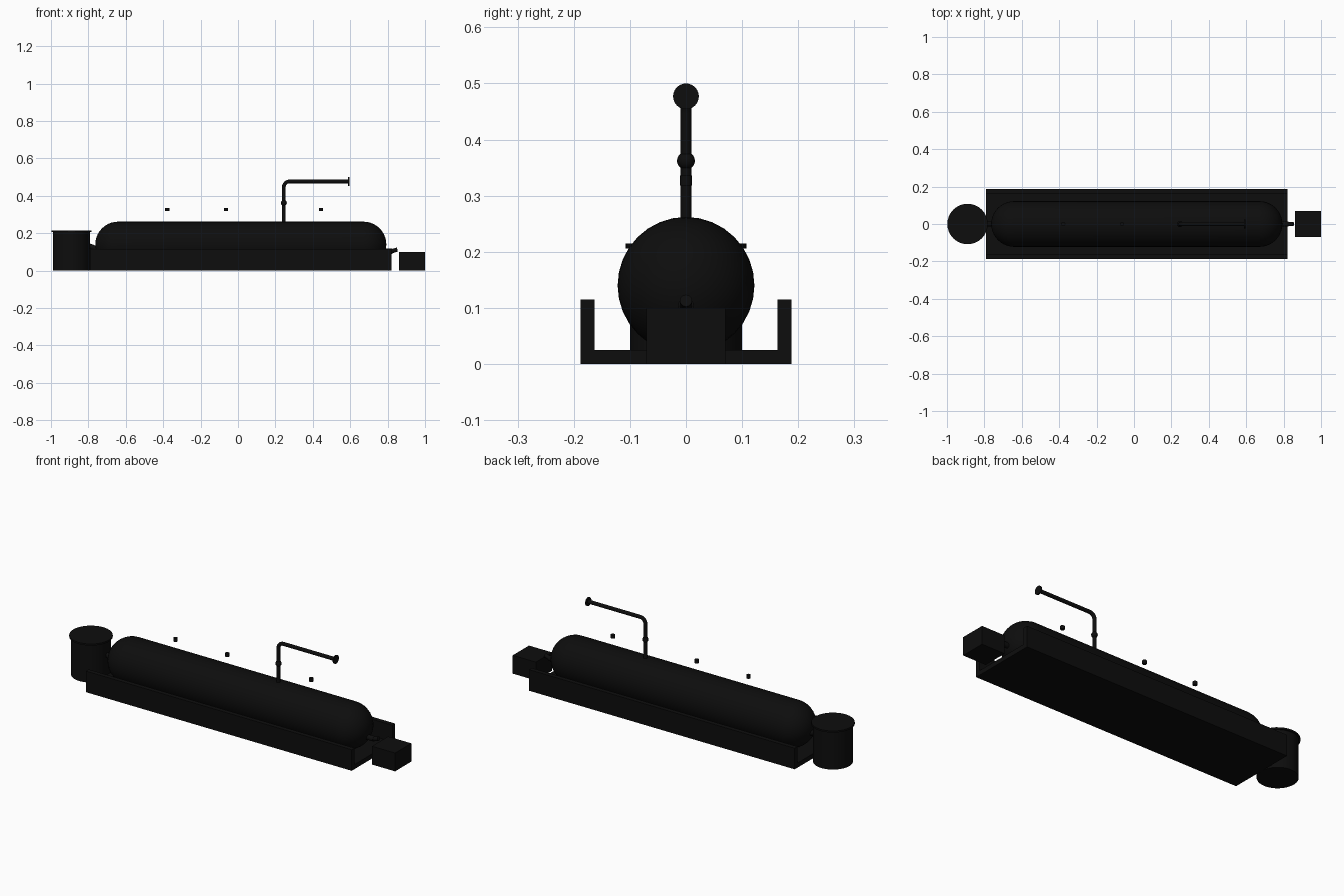
import bpy, bmesh, math
from mathutils import Vector

if "Cube" in bpy.data.objects:
    bpy.data.objects.remove(bpy.data.objects["Cube"])

mat = bpy.data.materials.new("dark_paint")
mat.diffuse_color = (0.004, 0.004, 0.004, 1)
mat.use_nodes = True
mat.node_tree.nodes["Principled BSDF"].inputs["Base Color"].default_value = mat.diffuse_color


def finish(name, bm, smooth=True):
    bmesh.ops.recalc_face_normals(bm, faces=bm.faces)
    me = bpy.data.meshes.new(name)
    bm.to_mesh(me)
    bm.free()
    me.materials.append(mat)
    ob = bpy.data.objects.new(name, me)
    bpy.context.collection.objects.link(ob)
    if smooth:
        bpy.ops.object.select_all(action='DESELECT')
        ob.select_set(True)
        bpy.context.view_layer.objects.active = ob
        bpy.ops.object.shade_smooth_by_angle(angle=math.radians(35))
    return ob


def prism(name, x0, x1, profile):
    """Extrude a (y, z) outline along x."""
    bm = bmesh.new()
    f = bm.faces.new([bm.verts.new((x0, y, z)) for y, z in profile])
    ext = bmesh.ops.extrude_face_region(bm, geom=[f])
    moved = [v for v in ext["geom"] if isinstance(v, bmesh.types.BMVert)]
    bmesh.ops.translate(bm, verts=moved, vec=(x1 - x0, 0, 0))
    return finish(name, bm, False)


def lathe(name, profile, origin, axis='Z', seg=32):
    """Revolve (radius, height) points about an axis through origin."""
    bm = bmesh.new()
    vs = [bm.verts.new((r, 0, h)) for r, h in profile]
    edges = [bm.edges.new(p) for p in zip(vs, vs[1:])]
    bmesh.ops.spin(bm, geom=vs + edges, cent=(0, 0, 0), axis=(0, 0, 1),
                   angle=2 * math.pi, steps=seg)
    bmesh.ops.remove_doubles(bm, verts=bm.verts, dist=1e-5)
    for v in bm.verts:
        x, y, z = v.co
        v.co = Vector(origin) + (Vector((z, y, x)) if axis == 'X' else v.co)
    return finish(name, bm)


def pipe(name, points, radius, seg=16):
    """Sweep a circle along a path in the xz plane."""
    bm = bmesh.new()
    pts = [Vector((x, 0, z)) for x, z in points]
    rings = []
    for i, p in enumerate(pts):
        t = (pts[min(i + 1, len(pts) - 1)] - pts[max(i - 1, 0)]).normalized()
        n = Vector((0, 1, 0)).cross(t)
        rings.append([bm.verts.new(p + radius * (n * math.cos(a) + Vector((0, 1, 0)) * math.sin(a)))
                      for a in (2 * math.pi * k / seg for k in range(seg))])
    for a, b in zip(rings, rings[1:]):
        for k in range(seg):
            j = (k + 1) % seg
            bm.faces.new((a[k], a[j], b[j], b[k]))
    bm.faces.new(rings[0])
    bm.faces.new(rings[-1])
    return finish(name, bm)


# open-ended containment trough
prism("trough", -0.79, 0.82,
      [(-0.188, 0), (0.188, 0), (0.188, 0.115), (0.163, 0.115),
       (0.163, 0.025), (-0.163, 0.025), (-0.163, 0.115), (-0.188, 0.115)])

# horizontal tank with domed ends
R, LEFT, RIGHT = 0.122, -0.763, 0.793
arc = [(R * math.sin(a), R * math.cos(a)) for a in (math.pi / 2 * i / 10 for i in range(11))]
tank = [(r, LEFT + R - c) for r, c in arc] + [(r, RIGHT - R + c) for r, c in reversed(arc)]
lathe("tank", tank, (0, 0, 0.14), 'X')

# drum and its lid
lathe("drum", [(0, 0), (0.1, 0), (0.1, 0.208), (0, 0.208)], (-0.89, 0, 0))
lathe("drum_lid", [(0, 0), (0.108, 0), (0.108, 0.009), (0, 0.009)], (-0.89, 0, 0.206))

# control box
prism("control_box", 0.86, 1.0, [(-0.07, 0), (0.07, 0), (0.07, 0.1), (-0.07, 0.1)])

# vent pipe with elbow, ball joint and end disc
B = 0.03
bend = [(0.245 + B - B * math.cos(a), 0.477 - B + B * math.sin(a))
        for a in (math.pi / 2 * i / 8 for i in range(9))]
pipe("vent_pipe", [(0.245, 0.25)] + bend + [(0.592, 0.477)], 0.01)
ball = [(0.016 * math.sin(a), -0.016 * math.cos(a)) for a in (math.pi * i / 10 for i in range(11))]
lathe("ball_joint", ball, (0.245, 0, 0.362), seg=20)
lathe("vent_disc", [(0, 0), (0.023, 0), (0.023, 0.006), (0, 0.006)], (0.589, 0, 0.477), 'X', 24)

# small caps hovering above the tank
for i, x in enumerate((-0.378, -0.065, 0.443)):
    lathe(f"cap_{i + 1}", [(0, 0), (0.011, 0), (0.011, 0.018), (0, 0.018)], (x, 0, 0.318), seg=16)

# end connections
pipe("drum_hose", [(-0.82, 0.142), (-0.74, 0.112)], 0.013)
pipe("outlet_pipe", [(0.77, 0.104), (0.825, 0.104)], 0.014)
pipe("outlet_nozzle", [(0.81, 0.1), (0.852, 0.113)], 0.011)
